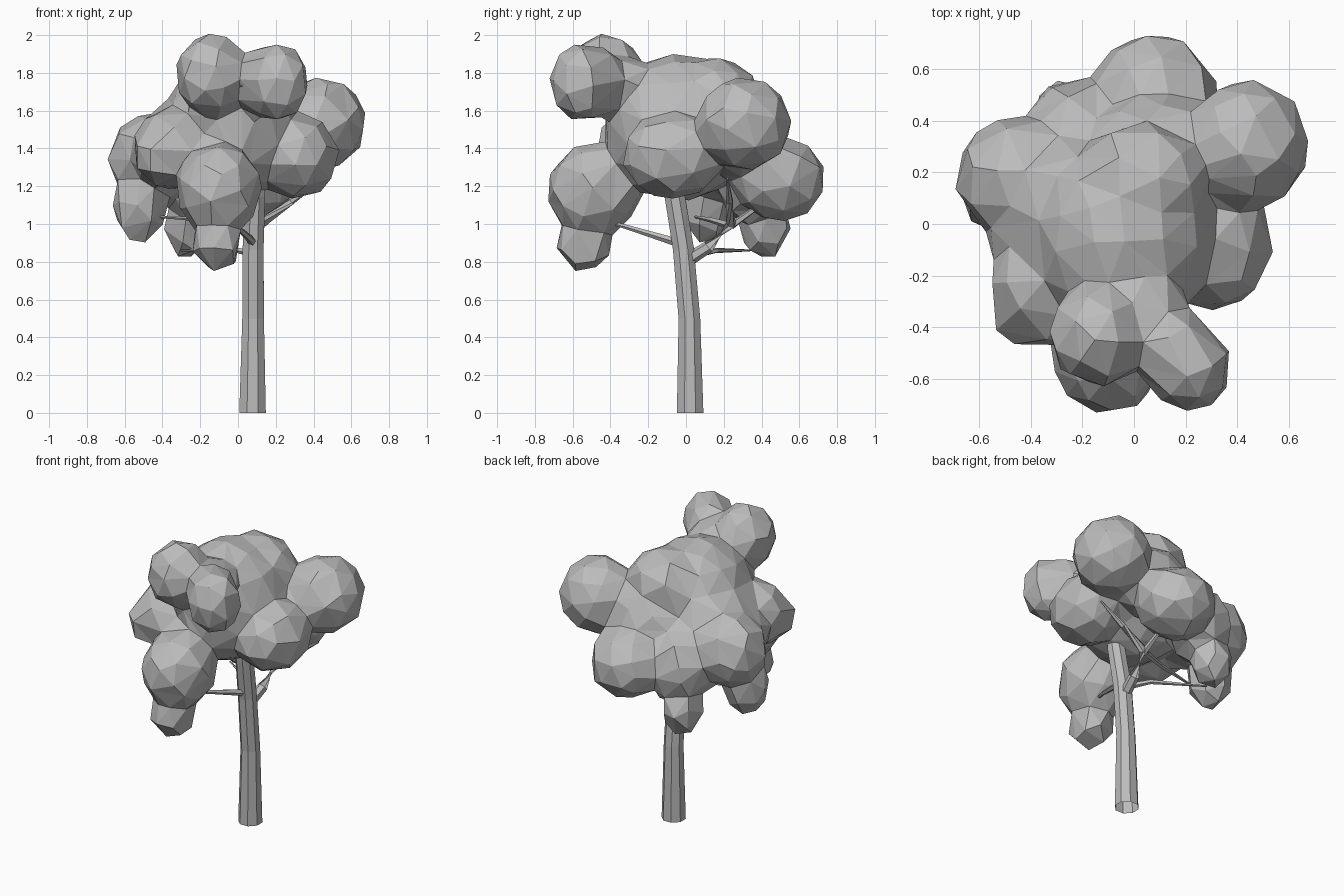
import bpy, bmesh, math
from mathutils import Vector, Matrix

cube = bpy.data.objects.get("Cube")
if cube:
    bpy.data.objects.remove(cube)

grey = bpy.data.materials.new("plain grey")
grey.use_nodes = True
COLOUR = (0.5, 0.5, 0.5, 1)
grey.diffuse_color = COLOUR
grey.node_tree.nodes["Principled BSDF"].inputs["Base Color"].default_value = COLOUR


def finish(bm, name):
    mesh = bpy.data.meshes.new(name)
    bm.normal_update()
    bm.to_mesh(mesh)
    bm.free()
    mesh.materials.append(grey)
    obj = bpy.data.objects.new(name, mesh)
    bpy.context.collection.objects.link(obj)
    return obj


def limb(name, path, sides):
    """Tapered tube, open at the root, through (x, y, z, radius) points."""
    bm = bmesh.new()
    points = [Vector(p[:3]) for p in path]
    rings = []
    for i, p in enumerate(points):
        along = points[min(i + 1, len(points) - 1)] - points[max(i - 1, 0)]
        if i == 0 and sides > 6:
            along = Vector((0, 0, 1))
        along.normalize()
        ref = Vector((0, 1, 0)) if abs(along.z) > 0.7 else Vector((0, 0, 1))
        u = along.cross(ref).normalized()
        w = along.cross(u)
        ring = []
        for k in range(sides):
            a = math.tau * (k + 0.5) / sides
            ring.append(bm.verts.new(p + path[i][3] * (u * math.cos(a) + w * math.sin(a))))
        rings.append(ring)
    for lo, hi in zip(rings, rings[1:]):
        for k in range(sides):
            n = (k + 1) % sides
            bm.faces.new((lo[k], lo[n], hi[n], hi[k]))
    bm.faces.new(rings[-1])
    bmesh.ops.recalc_face_normals(bm, faces=bm.faces)
    finish(bm, name)


# Trunk and branches
limb("trunk", [(.077, .022, 0, .076), (.08, .018, .5, .062), (.08, -.014, .87, .06),
               (.09, -.06, 1.15, .058), (.09, -.1, 1.45, .04)], 8)
limb("back_branch", [(.08, .01, .81, .036), (.1, .12, .88, .033), (.12, .24, 1, .03),
                     (.28, .23, 1.12, .02), (.45, .22, 1.24, .006)], 6)
limb("back_twig", [(.12, .24, .99, .02), (.1, .42, 1.12, .012), (-.06, .68, 1.24, .008)], 5)
limb("left_twig", [(.11, .24, .99, .02), (-.1, .14, 1.02, .015), (-.45, .04, 1.04, .006)], 5)
limb("low_branch", [(.09, .06, .84, .02), (0, .16, .86, .015), (-.3, .34, .86, .005)], 5)
limb("front_branch", [(.08, -.04, .9, .024), (.06, -.12, .925, .02),
                      (0, -.3, .98, .013), (-.08, -.48, 1.03, .006)], 5)
limb("top_twig", [(.09, -.1, 1.4, .03), (.05, -.36, 1.62, .02), (.02, -.57, 1.74, .01)], 5)

# Leaf clumps: centre and half sizes
CLUMPS = [
    ((-.04, -.04, 1.51), (.35, .38, .38)),       # core
    ((.03, .15, 1.67), (.24, .24, .21)),         # crown
    ((-.22, .06, 1.45), (.28, .28, .24)),        # core fill
    ((-.4, -.04, 1.38), (.16, .17, .17)),        # far fill
    ((.1, .29, 1.45), (.28, .2, .22)),           # back fill
    ((.04, -.32, 1.75), (.15, .16, .13)),        # neck of the top clumps
    ((.15, -.48, 1.75), (.155, .155, .19)),      # top right, inner
    ((.215, -.56, 1.75), (.16, .16, .2)),        # top right, outer
    ((-.14, -.43, 1.79), (.185, .195, .215)),    # top left
    ((-.1, -.49, 1.18), (.22, .24, .24)),        # front low
    ((-.11, -.54, .9), (.13, .145, .15)),        # front tip
    ((.44, .31, 1.53), (.235, .24, .24)),        # side back
    ((.31, -.07, 1.36), (.22, .26, .22)),        # side front
    ((.08, .49, 1.24), (.24, .245, .22)),        # back low
    ((-.22, .36, 1.24), (.19, .2, .24)),         # back corner
    ((-.27, .42, .99), (.12, .13, .17)),         # back tip
    ((-.45, .18, 1.35), (.235, .23, .23)),       # far side
    ((-.52, .1, 1.1), (.14, .13, .2)),           # far tip
    ((-.34, -.24, 1.4), (.215, .23, .21)),       # far front
    ((-.42, -.34, 1.37), (.13, .13, .15)),       # far front corner
]
bm = bmesh.new()
for centre, size in CLUMPS:
    place = Matrix.Translation(centre) @ Matrix.Diagonal((*size, 1))
    bmesh.ops.create_icosphere(bm, subdivisions=3, radius=1.02, matrix=place)
foliage = finish(bm, "foliage")

# Fuse the clumps, soften the creases, then cut down to large flat facets
fuse = foliage.modifiers.new("fuse", "REMESH")
fuse.mode = "VOXEL"
fuse.voxel_size = 0.03
soften = foliage.modifiers.new("soften", "SMOOTH")
soften.factor = 0.5
soften.iterations = 4
facet = foliage.modifiers.new("facet", "DECIMATE")
facet.ratio = 0.034
